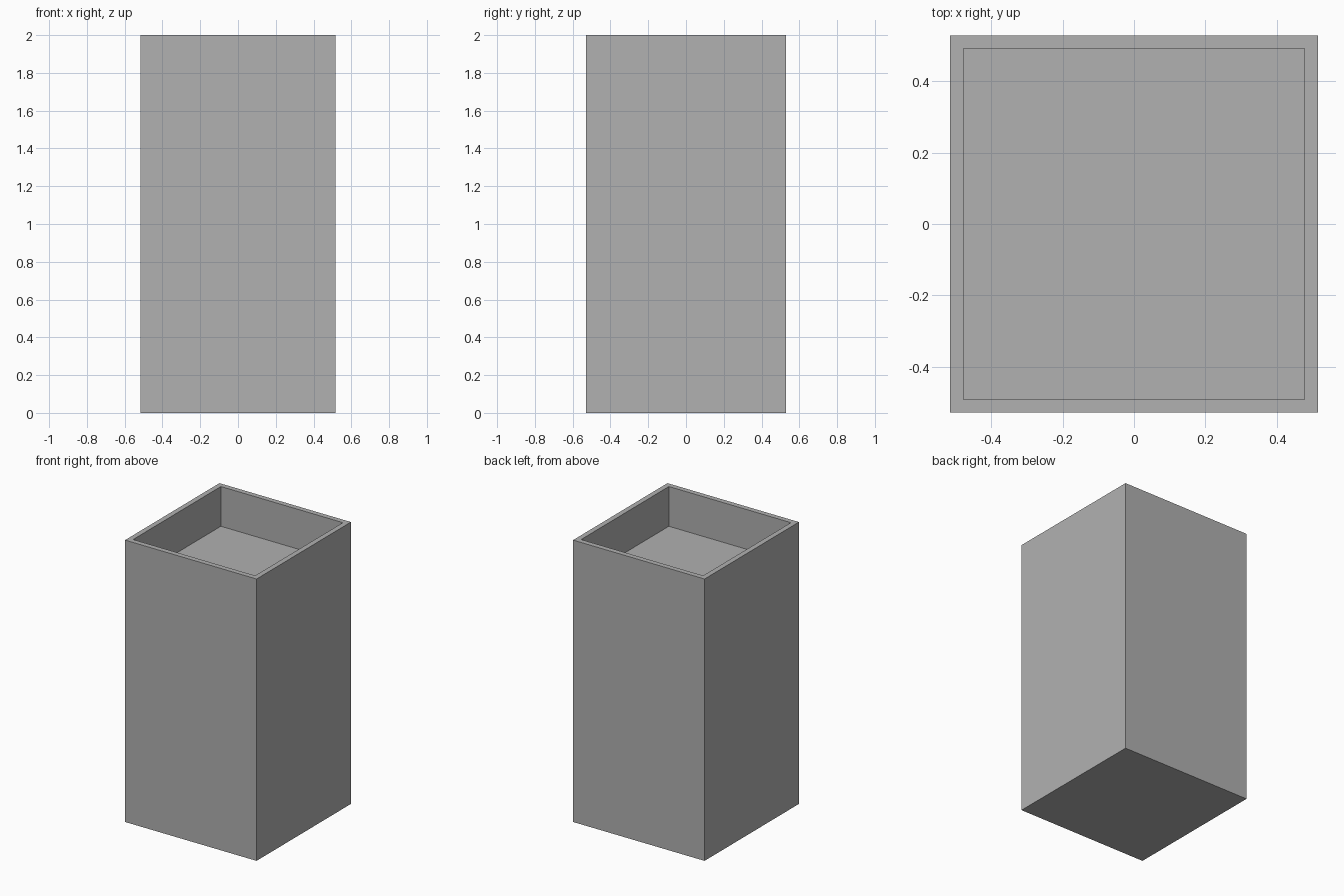
import bpy, bmesh
from mathutils import Matrix

if "Cube" in bpy.data.objects:
    bpy.data.objects.remove(bpy.data.objects["Cube"])

WIDTH, DEPTH, HEIGHT = 1.032, 1.058, 2.0
WALL, RECESS = 0.037, 0.282

# Tall planter body: a solid block
bm = bmesh.new()
bmesh.ops.create_cube(bm, size=1, matrix=Matrix.Translation((0, 0, HEIGHT / 2))
                      @ Matrix.Diagonal((WIDTH, DEPTH, HEIGHT, 1)))

# Thin rim: inset the top face
bm.normal_update()
top = max(bm.faces, key=lambda f: f.calc_center_median().z)
bmesh.ops.inset_region(bm, faces=[top], thickness=WALL, use_even_offset=True)

# Recess: push the inner face down between vertical walls
floor = bmesh.ops.extrude_discrete_faces(bm, faces=[top])["faces"][0]
bmesh.ops.translate(bm, verts=floor.verts, vec=(0, 0, -RECESS))
bmesh.ops.recalc_face_normals(bm, faces=bm.faces)

mesh = bpy.data.meshes.new("planter_box")
bm.to_mesh(mesh)
bm.free()

# Dark grey finish
grey = bpy.data.materials.new("dark_grey")
grey.diffuse_color = (0.44, 0.44, 0.44, 1)
grey.use_nodes = True
grey.node_tree.nodes["Principled BSDF"].inputs["Base Color"].default_value = grey.diffuse_color
mesh.materials.append(grey)
bpy.context.collection.objects.link(bpy.data.objects.new("planter_box", mesh))
